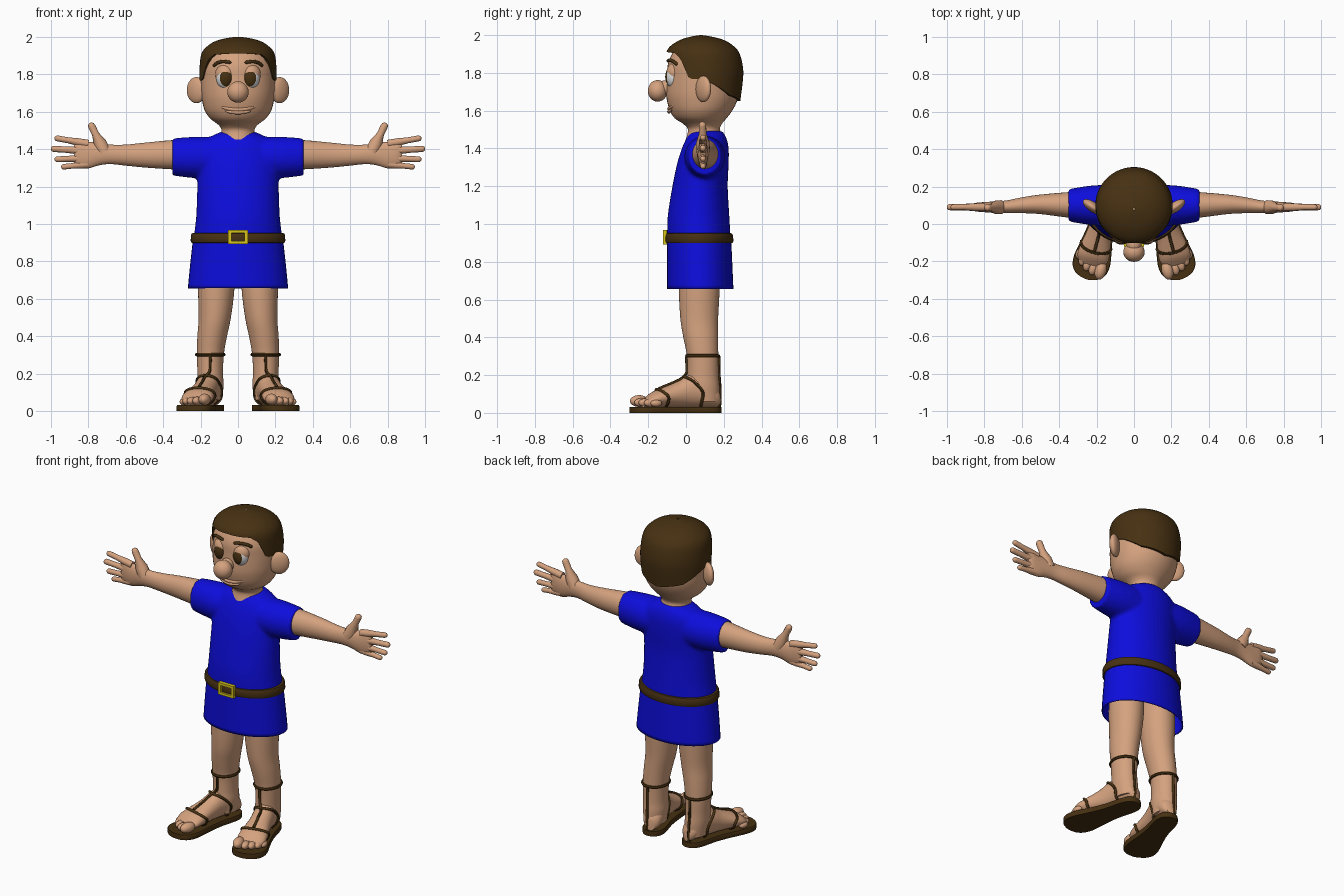
import bpy, bmesh, math
from mathutils import Vector as V, Matrix, Euler

if "Cube" in bpy.data.objects:
    bpy.data.objects.remove(bpy.data.objects["Cube"])

def material(name, rgb):
    m = bpy.data.materials.new(name)
    m.diffuse_color = (*rgb, 1)
    m.use_nodes = True
    m.node_tree.nodes["Principled BSDF"].inputs["Base Color"].default_value = m.diffuse_color
    return m

SKIN = material("skin", (0.66, 0.36, 0.21))
BLUE = material("blue_cloth", (0.004, 0.004, 0.72))
BROWN = material("dark_brown", (0.062, 0.03, 0.006))
WHITE = material("eye_white", (0.75, 0.75, 0.75))
GOLD = material("yellow_metal", (0.68, 0.55, 0.01))

# ---------- helpers ----------
def smooth(secs, k=4):
    """Catmull-Rom interpolation of tuples of numbers."""
    out, n = [], len(secs)
    for i in range(n - 1):
        a, b, c, d = secs[max(i - 1, 0)], secs[i], secs[i + 1], secs[min(i + 2, n - 1)]
        for j in range(k):
            t = j / k
            out.append(tuple(0.5 * (2 * q + (r - p) * t + (2 * p - 5 * q + 4 * r - s) * t * t
                             + (3 * q - p - 3 * r + s) * t ** 3) for p, q, r, s in zip(a, b, c, d)))
    return out + [tuple(secs[-1])]

def lookup(table, x):
    """Linear lookup, first column is the key."""
    for a, b in zip(table, table[1:]):
        if x <= b[0]:
            f = max(0, (x - a[0]) / (b[0] - a[0]))
            return [p + (q - p) * f for p, q in zip(a, b)]
    return list(table[-1])

def finish(name, bm, mats, mirror=False, angle=45):
    bmesh.ops.recalc_face_normals(bm, faces=bm.faces[:])
    me = bpy.data.meshes.new(name)
    bm.to_mesh(me)
    bm.free()
    for m in mats:
        me.materials.append(m)
    me.shade_smooth()
    me.set_sharp_from_angle(angle=math.radians(angle))
    ob = bpy.data.objects.new(name, me)
    bpy.context.collection.objects.link(ob)
    if mirror:
        ob.modifiers.new("mirror", 'MIRROR').use_mirror_merge = False
    return ob

def loft(name, mat, shells, mirror=False, caps=True):
    """Each shell is a list of rings of points, skinned one to the next."""
    bm = bmesh.new()
    for rings in shells:
        vs = [[bm.verts.new(p) for p in r] for r in rings]
        n = len(vs[0])
        for a, b in zip(vs, vs[1:]):
            for i in range(n):
                bm.faces.new((a[i], a[(i + 1) % n], b[(i + 1) % n], b[i]))
        if caps:
            bm.faces.new(vs[0])
            bm.faces.new(vs[-1])
    return finish(name, bm, [mat], mirror)

def angles(n):
    return [2 * math.pi * i / n for i in range(n)]

def ring_z(z, yf, yb, rx, cx=0, n=40, grow=0):
    return [V((cx + (rx + grow) * math.sin(a),
               (yf + yb) / 2 - ((yb - yf) / 2 + grow) * math.cos(a), z)) for a in angles(n)]

def ring_x(x, cy, cz, ry, rz, n=28):
    return [V((x, cy + ry * math.cos(a), cz + rz * math.sin(a))) for a in angles(n)]

def tube(pts, radii, n=10):
    pts = [V(p) for p in pts]
    u, rings = V((0.13, 0.31, 0.94)), []
    for i, (p, r) in enumerate(zip(pts, radii)):
        t = (pts[min(i + 1, len(pts) - 1)] - pts[max(i - 1, 0)]).normalized()
        u = (u - t * u.dot(t)).normalized()
        w = t.cross(u)
        rings.append([p + u * r * math.cos(a) + w * r * math.sin(a) for a in angles(n)])
    return rings

def strap(pts, r=0.008):
    s = smooth(pts, 3)
    return tube(s, [r] * len(s), 8)

def finger(a, b, r0, r1):
    a, b = V(a), V(b)
    L = (b - a).length
    ts = [0, 0.3, 0.6] + [1 - r1 / L * (1 - math.sin(q)) for q in (0, 0.5, 0.9, 1.2, 1.45)]
    rs = [r0, r0 * 0.95, r1] + [r1 * math.cos(q) for q in (0, 0.5, 0.9, 1.2, 1.45)]
    return tube([a.lerp(b, t) for t in ts], rs, 12)

def ball(name, mats, c, s, rot=(0, 0, 0), mirror=False, pupil=0):
    """Ellipsoid with its pole to the front; pupil is the painted cap angle."""
    bm = bmesh.new()
    bmesh.ops.create_uvsphere(bm, u_segments=28, v_segments=24, radius=1)
    for f in bm.faces:
        if pupil and f.calc_center_median().z > math.cos(pupil):
            f.material_index = 1
    turn = Matrix.Rotation(math.pi / 2, 4, 'X')
    bm.transform(Matrix.Translation(c) @ Euler(rot).to_matrix().to_4x4()
                 @ Matrix.Diagonal((*s, 1)) @ turn)
    return finish(name, bm, mats, mirror, 80)

# ---------- head ----------
head = smooth([(1.45, 0, .2, .1), (1.5, .01, .18, .088), (1.53, -.015, .19, .105), (1.56, -.06, .215, .145),
               (1.6, -.085, .245, .175), (1.65, -.1, .27, .19), (1.7, -.105, .28, .197), (1.78, -.1, .285, .2),
               (1.85, -.095, .285, .195), (1.92, -.06, .25, .165), (1.96, 0, .2, .11), (1.98, .05, .12, .03)])
loft("head", SKIN, [[ring_z(*s) for s in head]])

# hair cap: lower edge follows a hairline that depends on the angle from the front
hair = smooth([(1.62, -.1, .283, .2), (1.75, -.105, .3, .206), (1.82, -.108, .303, .206), (1.9, -.105, .285, .198),
               (1.94, -.085, .255, .175), (1.975, -.03, .2, .125), (1.993, .03, .13, .06), (2.0, .075, .085, .005)])
hairline = [(0, 1.912), (40, 1.905), (53, 1.875), (66, 1.77), (85, 1.765), (102, 1.745), (135, 1.68), (180, 1.65)]
N, LEV, hair_rings = 72, 18, []
for j in range(LEV + 1):
    ring = []
    for a in angles(N):
        h = lookup(hairline, math.degrees(min(a, 2 * math.pi - a)))[1]
        z, yf, yb, rx = lookup(hair, h + (2.0 - h) * math.sin(j / LEV * math.pi / 2))
        ring.append(V((rx * math.sin(a), (yf + yb) / 2 - (yb - yf) / 2 * math.cos(a), z)))
    hair_rings.append(ring)
rim = [V((p.x * .92, .09 + (p.y - .09) * .92, p.z)) for p in hair_rings[0]]
loft("hair", BROWN, [[rim] + hair_rings], caps=False)

ball("ear", [SKIN], (.222, .092, 1.715), (.06, .027, .07), (0, 0, math.radians(35)), True)
ball("eye", [WHITE, BROWN], (.067, -.06, 1.78), (.05, .05, .063), (0, 0, math.radians(-8)), True, 0.76)
ball("eyelid", [SKIN], (.067, -.052, 1.80), (.055, .052, .058), mirror=True)
ball("nose", [SKIN], (0, -.15, 1.705), (.057, .052, .057))
ball("nose_bridge", [SKIN], (0, -.11, 1.718), (.04, .05, .042))
loft("eyebrow", BROWN, [tube(smooth([(.036, -.096, 1.862), (.08, -.086, 1.868), (.11, -.067, 1.86), (.133, -.046, 1.843)]),
     [.004] + [.009] * 11 + [.003])], True)
lips = []
for dz, w in ((.008, .1), (-.007, .07)):
    xs = [w * (i / 8 - 1) for i in range(17)]
    lips.append(tube([(x, .081 - .171 * math.sqrt(1 - (x / .178) ** 2), 1.602 + dz + 2 * x * x) for x in xs],
                     [.002 + .008 * math.sqrt(1 - (x / w) ** 2) for x in xs]))
loft("lips", SKIN, lips)

# ---------- tunic ----------
body = smooth([(.91, -.1, .238, .24), (.95, -.1, .235, .234), (1.05, -.096, .229, .223), (1.2, -.072, .221, .218),
               (1.32, -.047, .226, .217), (1.4, -.022, .226, .208), (1.45, 0, .216, .175), (1.482, .018, .2, .115),
               (1.492, .03, .19, .09)])
sleeves = [(-.35, .1, 1.358, .087, .1), (-.2, .1, 1.355, .108, .112), (0, .1, 1.352, .105, .108),
           (.2, .1, 1.355, .108, .112), (.35, .1, 1.358, .087, .1)]
top = loft("tunic_top", BLUE, [[ring_z(*s) for s in body], [ring_x(*s) for s in smooth(sleeves)]])
rm = top.modifiers.new("blend", 'REMESH')
rm.mode, rm.voxel_size, rm.use_smooth_shade = 'VOXEL', 0.01, True
sm = top.modifiers.new("soften", 'SMOOTH')
sm.factor, sm.iterations = 0.5, 8

skirt = smooth([(.94, -.1, .237, .237), (.88, -.1, .241, .245), (.77, -.1, .246, .257), (.657, -.1, .251, .268)])
sk = loft("tunic_skirt", BLUE, [[ring_z(*s) for s in skirt]], caps=False)
so = sk.modifiers.new("cloth", 'SOLIDIFY')
so.thickness, so.offset = 0.006, -1

# belt and buckle
loft("belt", BROWN, [[ring_z(z, -.1, .238, .24, n=56, grow=g) for z, g in
     ((.897, -.006), (.9, .008), (.91, .013), (.94, .011), (.95, .006), (.953, -.008))]], caps=False)
bm = bmesh.new()
for x, z, w, h in ((-.045, .93, .018, .076), (.045, .93, .018, .076), (0, .96, .108, .016), (0, .9, .108, .016)):
    bmesh.ops.create_cube(bm, size=1, matrix=Matrix.Translation((x, -.112, z)) @ Matrix.Diagonal((w, .022, h, 1)))
finish("buckle", bm, [GOLD], angle=30)

# ---------- arms and hands ----------
arm = smooth([(.25, .1, 1.37, .075, .08), (.35, .102, 1.37, .068, .078), (.5, .105, 1.368, .052, .066),
              (.6, .1, 1.368, .042, .056), (.68, .092, 1.372, .034, .052), (.74, .09, 1.374, .031, .06),
              (.8, .09, 1.368, .027, .071), (.85, .09, 1.375, .022, .074), (.875, .09, 1.378, .012, .06)])
loft("arm", SKIN, [[ring_x(*s) for s in arm]], True)
loft("fingers", SKIN, [finger((.8, .09, 1.428), (.98, .09, 1.46), .022, .016),
                       finger((.8, .09, 1.39), (1.0, .09, 1.402), .022, .017),
                       finger((.8, .09, 1.352), (.98, .09, 1.345), .021, .016),
                       finger((.8, .09, 1.32), (.945, .09, 1.304), .021, .015),
                       finger((.715, .09, 1.385), (.79, .087, 1.54), .038, .02)], True)

# ---------- legs ----------
leg = smooth([(.8, -.035, .175, .09, .115), (.66, -.038, .178, .097, .116), (.5, -.03, .17, .086, .124),
              (.4, -.014, .17, .079, .138), (.3, .005, .171, .072, .148), (.2, .008, .172, .068, .148),
              (.14, .005, .177, .069, .146), (.06, .015, .177, .06, .145)])
loft("leg", SKIN, [[ring_z(*s) for s in leg]], True)

# feet: local frame with t forward and w outward, toes turned out
TURN = math.radians(15)
def F(t, w, z):
    return V((.145 + t * math.sin(TURN) + w * math.cos(TURN), .1 - t * math.cos(TURN) + w * math.sin(TURN), z))

foot = smooth([(-.082, .025, .1), (-.06, .05, .14), (0, .064, .19), (.06, .064, .205), (.1, .064, .195),
               (.14, .066, .172), (.185, .072, .152), (.24, .082, .13), (.29, .084, .108), (.33, .065, .075)])
def foot_point(t, a, grow=0):
    _, w, h = lookup(foot, t)
    return F(t, (w + grow) * math.cos(a), (.032 + h) / 2 + ((h - .032) / 2 + grow) * math.sin(a))
loft("foot", SKIN, [[[foot_point(s[0], a) for a in angles(28)] for s in foot]], True)
for i, (t, w, r) in enumerate(((.345, -.058, .031), (.345, -.016, .023), (.333, .019, .022),
                               (.313, .05, .021), (.287, .075, .019))):
    ball(f"toe_{i + 1}", [SKIN], F(t, w, .032 + r), (r, r * 1.6, r), (0, 0, TURN), True)

# sandals
half = smooth([(-.09, .008), (-.08, .036), (-.05, .06), (0, .068), (.1, .068), (.2, .082), (.3, .1), (.36, .092),
               (.395, .06), (.41, .01)], 3)
def outline(z, k=1):
    return [F(t, w * k, z) for t, w in half] + [F(t, -w * k, z) for t, w in reversed(half)]
loft("sandal_sole", BROWN, [[outline(0, .98), outline(.004), outline(.028), outline(.032, .97)]], True)

arcs = []
for t0, t1 in ((.03, .115), (.22, .262)):
    arcs.append(strap([foot_point(t0 + (t1 - t0) * max(0, math.sin(q)), q, .003)
                       for q in [math.radians(-65 + 31 * i) for i in range(11)]]))
front = [(.148, .002, .3), (.148, .004, .25), (.152, .002, .21)] + [foot_point(t, math.pi / 2, .003)
                                                                  for t in (.13, .17, .21, .255)]
back = [(.148, .174, .3), (.148, .176, .2), (.146, .181, .13), (.145, .181, .06), (.145, .175, .02)]
ring = [[p for p in ring_z(z, .005, .171, .072, .148, 32, g)]
        for z, g in ((.293, -.004), (.294, .006), (.302, .01), (.31, .006), (.311, -.004))]
loft("sandal_straps", BROWN, arcs + [strap(front), strap(back)], True)
loft("ankle_strap", BROWN, [ring], True, caps=False)
